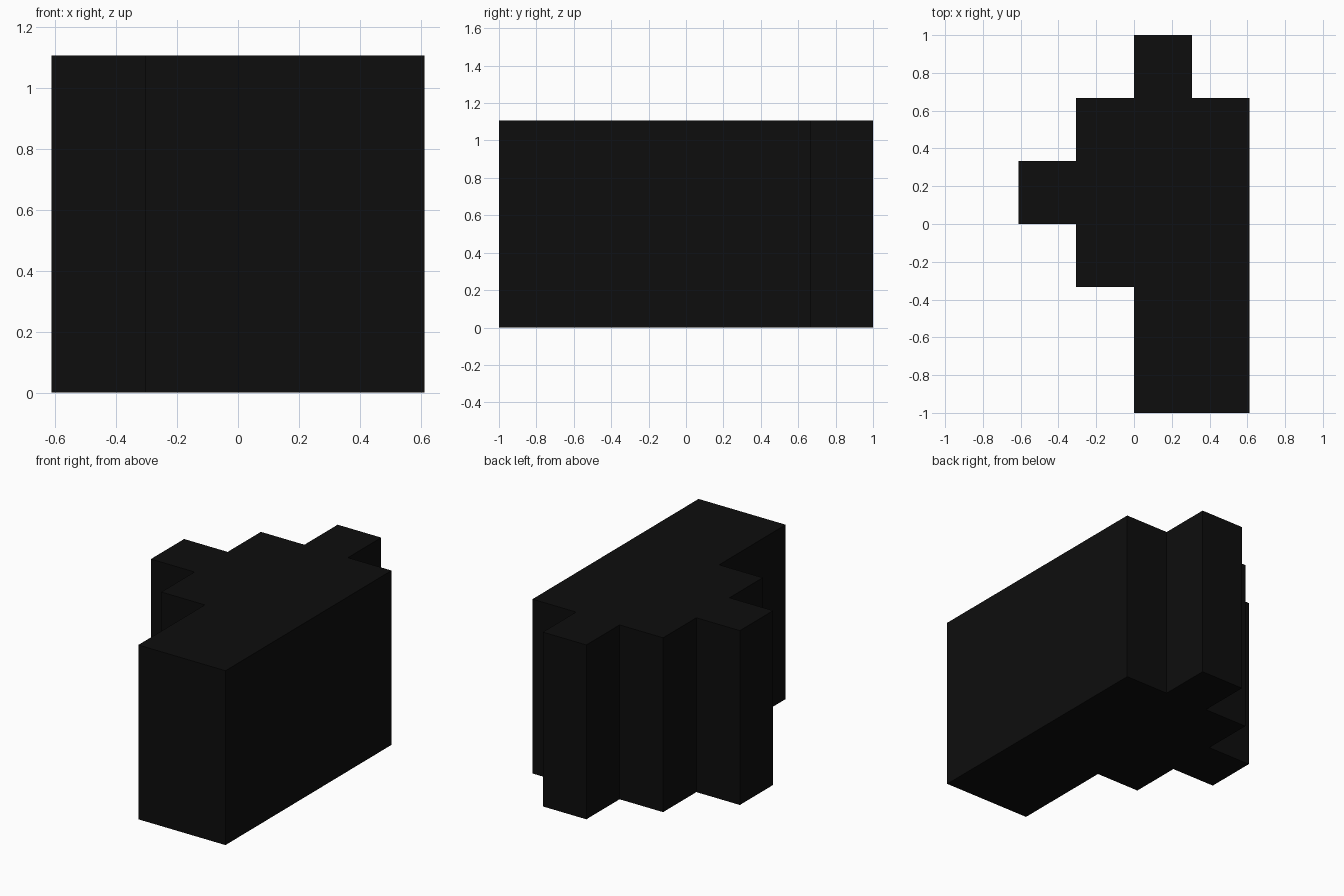
import bpy
import bmesh

cube = bpy.data.objects.get("Cube")
if cube:
    bpy.data.objects.remove(cube, do_unlink=True)

# Grid unit of the stepped plan, and the block height
UX, UY, HEIGHT = 0.306, 1 / 3, 1.107

# Single near-black colour
black = bpy.data.materials.new("near_black")
black.use_nodes = True
colour = (0.004, 0.004, 0.004, 1)
black.diffuse_color = colour
black.node_tree.nodes["Principled BSDF"].inputs["Base Color"].default_value = colour

# Stepped outline in grid units, counter-clockwise from the front
outline = [(0, -3), (2, -3), (2, 2), (1, 2), (1, 3), (0, 3), (0, 2), (-1, 2),
           (-1, 1), (-2, 1), (-2, 0), (-1, 0), (-1, -1), (0, -1)]

# Extrude the outline into a closed block
bm = bmesh.new()
base = bm.faces.new([bm.verts.new((x * UX, y * UY, 0)) for x, y in outline])
top = bmesh.ops.extrude_face_region(bm, geom=[base], use_keep_orig=True)
top_verts = [g for g in top["geom"] if isinstance(g, bmesh.types.BMVert)]
bmesh.ops.translate(bm, verts=top_verts, vec=(0, 0, HEIGHT))
bmesh.ops.recalc_face_normals(bm, faces=bm.faces)

mesh = bpy.data.meshes.new("stepped_block")
bm.to_mesh(mesh)
bm.free()
mesh.materials.append(black)
block = bpy.data.objects.new("stepped_block", mesh)
bpy.context.collection.objects.link(block)
